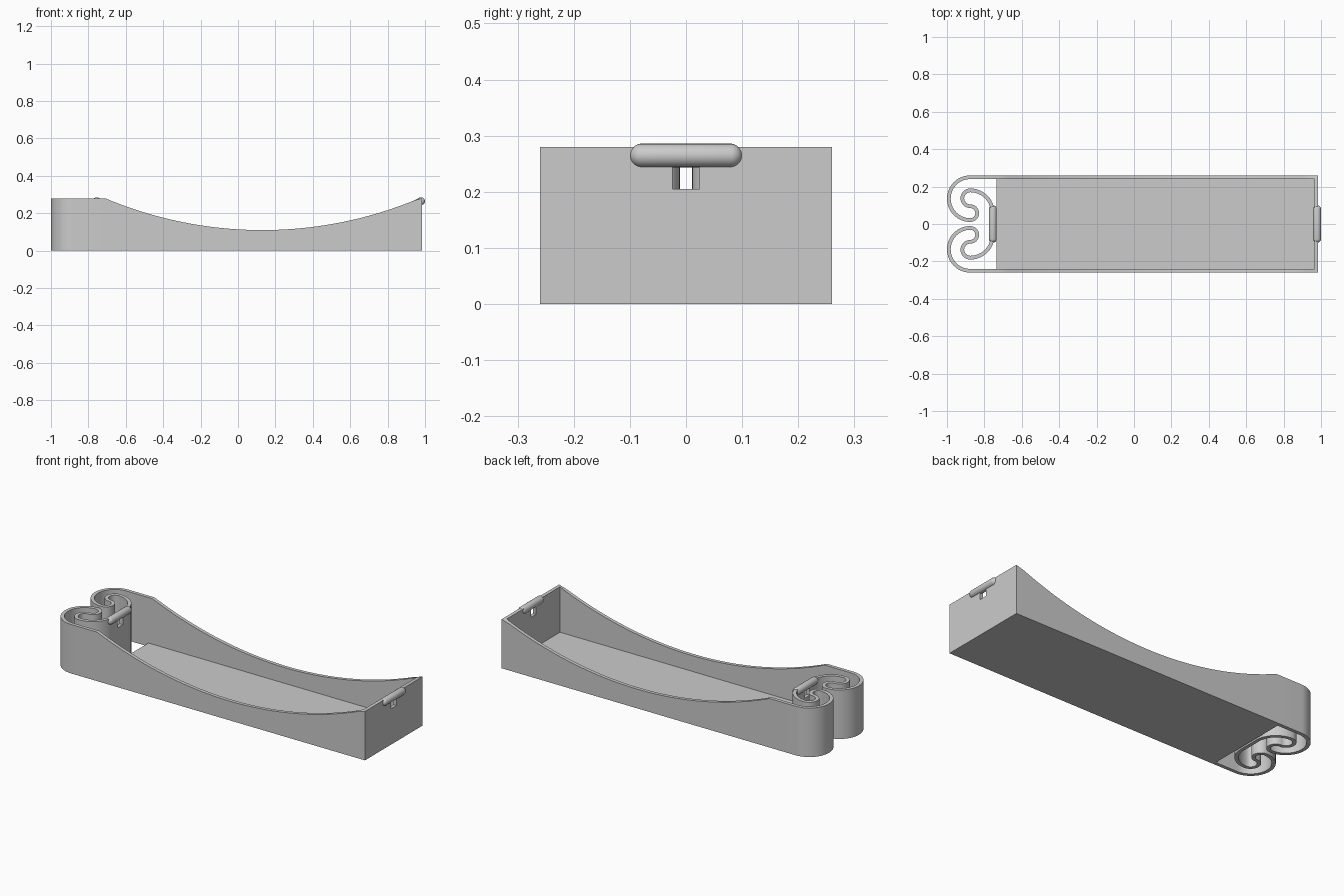
import bpy, bmesh, math
from mathutils import Vector, Matrix

cube = bpy.data.objects.get("Cube")
if cube:
    bpy.data.objects.remove(cube, do_unlink=True)

HEIGHT, HALF = 0.28, 0.01           # wall height, half wall thickness
END_X, SPRING_X, SIDE_Y = 0.975, -0.755, 0.25
SCROLL_X, RIM_X = -0.8755, -0.71

grey = bpy.data.materials.new("plain grey")
grey.use_nodes = True
grey.diffuse_color = (0.6, 0.6, 0.6, 1)
grey.node_tree.nodes["Principled BSDF"].inputs["Base Color"].default_value = (0.6, 0.6, 0.6, 1)


def add_object(name, bm):
    bmesh.ops.recalc_face_normals(bm, faces=bm.faces)
    mesh = bpy.data.meshes.new(name)
    bm.to_mesh(mesh)
    bm.free()
    mesh.materials.append(grey)
    obj = bpy.data.objects.new(name, mesh)
    bpy.context.collection.objects.link(obj)
    return obj


def select(obj):
    bpy.ops.object.select_all(action="DESELECT")
    obj.select_set(True)
    bpy.context.view_layer.objects.active = obj


def smooth(obj):
    select(obj)
    bpy.ops.object.shade_smooth_by_angle(angle=math.radians(30))


def box(name, low, high):
    bm = bmesh.new()
    bmesh.ops.create_cube(bm, size=1)
    for v in bm.verts:
        v.co = [lo if c < 0 else hi for c, lo, hi in zip(v.co, low, high)]
    return add_object(name, bm)


def arc(y, r, start, end, steps):
    """Points of an arc about (SCROLL_X, y), without its first point."""
    angles = [math.radians(start + (end - start) * i / steps) for i in range(1, steps + 1)]
    return [Vector((SCROLL_X + r * math.cos(a), y + r * math.sin(a))) for a in angles]


def rim(p):
    """Wall height: level at the scrolls and ends, a shallow dip along the sides."""
    if abs(p.y) < SIDE_Y - 0.001 or p.x < RIM_X:
        return HEIGHT
    return min(HEIGHT, 2.27 - math.sqrt(2.16 ** 2 - (p.x - 0.13) ** 2))


# Centre line of half the wall: end, side, then the curled spring
steps = 40
half = [Vector((END_X + (RIM_X - END_X) * i / steps, SIDE_Y)) for i in range(steps + 1)]
half.append(Vector((SCROLL_X, SIDE_Y)))
half += arc(0.1355, 0.1145, 90, 270, 28)
half += arc(0.058, 0.037, -90, 90, 16)
half += arc(0.1375, 0.0425, 270, 90, 16)
half += arc(0.0595, 0.1205, 90, 0, 16)
path = half + [Vector((p.x, -p.y)) for p in reversed(half)]

# Ribbon wall with mitred corners
bm = bmesh.new()
rings = []
for i, p in enumerate(path):
    before = (p - path[i - 1]).normalized()
    after = (path[(i + 1) % len(path)] - p).normalized()
    n1, n2 = Vector((-before.y, before.x)), Vector((-after.y, after.x))
    offset = (n1 + n2) * (HALF / (1 + n1.dot(n2)))
    a, b, top = p + offset, p - offset, rim(p)
    rings.append([bm.verts.new((q.x, q.y, z)) for q, z in ((a, 0), (b, 0), (b, top), (a, top))])
for i, ring in enumerate(rings):
    nxt = rings[(i + 1) % len(rings)]
    for k in range(4):
        m = (k + 1) % 4
        bm.faces.new((ring[k], ring[m], nxt[m], nxt[k]))
wall = add_object("wall_and_scroll_spring", bm)

# Square hole under each grip
for x in (END_X, SPRING_X):
    cutter = box("hole_cutter", (x - 0.03, -0.024, 0.205), (x + 0.03, 0.024, 0.26))
    cutter.hide_render = True
    mod = wall.modifiers.new("hole", "BOOLEAN")
    mod.object, mod.operation, mod.solver = cutter, "DIFFERENCE", "EXACT"
    select(wall)
    bpy.ops.object.modifier_apply(modifier=mod.name)
    bpy.data.objects.remove(cutter, do_unlink=True)
smooth(wall)

# Floor plate stops short of the spring
box("floor", (-0.735, -SIDE_Y + HALF, 0), (END_X - HALF, SIDE_Y - HALF, 0.02))

# Rounded bar grips on the two end walls
for name, x in (("end_grip", 0.979), ("spring_grip", SPRING_X)):
    bm = bmesh.new()
    bmesh.ops.create_uvsphere(bm, u_segments=24, v_segments=13, radius=0.0212)
    for v in bm.verts:
        v.co.z += math.copysign(0.079, v.co.z)
    bm.transform(Matrix.Translation((x, 0, 0.2645)) @ Matrix.Rotation(math.pi / 2, 4, "X"))
    smooth(add_object(name, bm))
